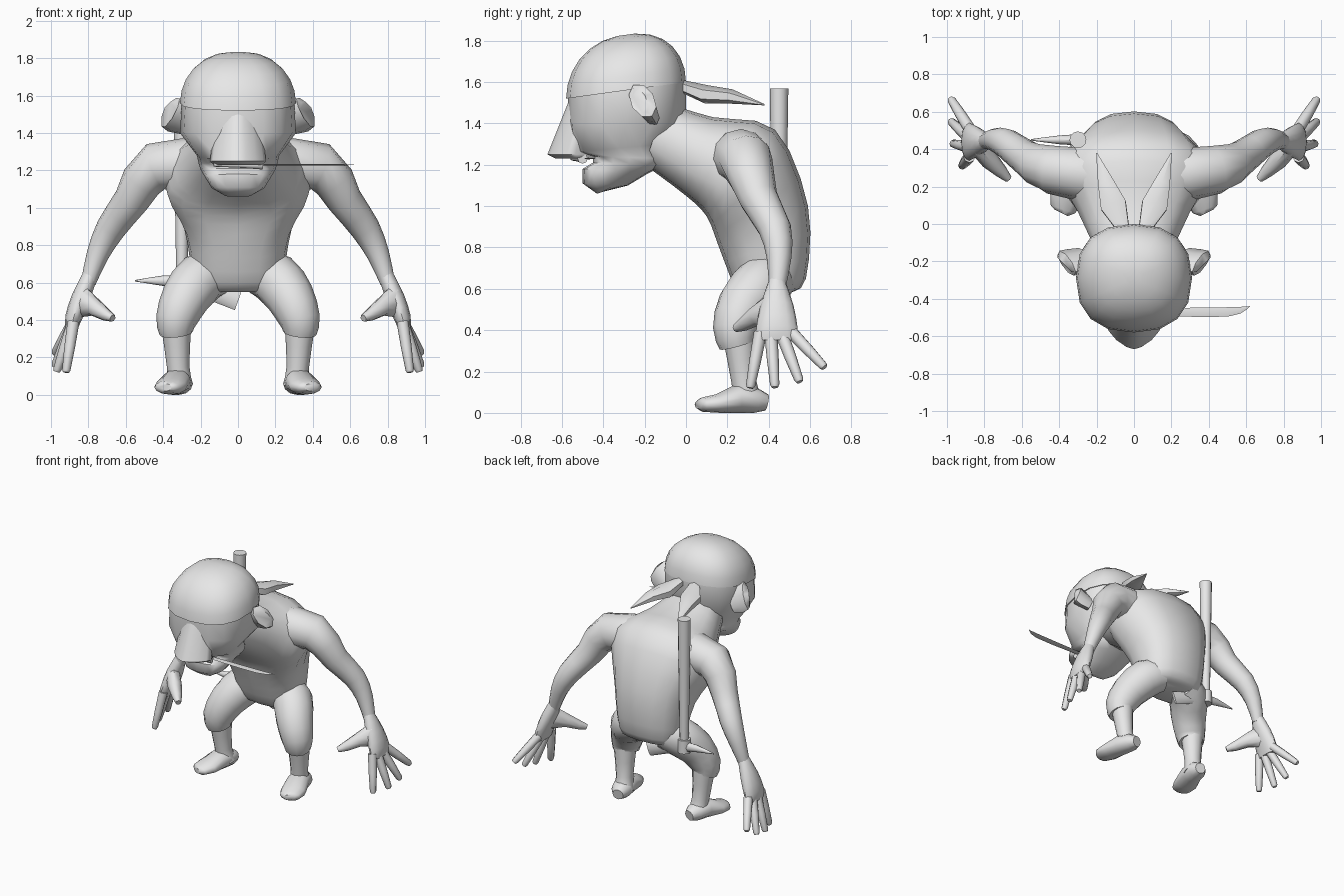
import bpy, bmesh, math
from mathutils import Vector

default_cube = bpy.data.objects.get("Cube")
if default_cube:
    bpy.data.objects.remove(default_cube)

SIDE, DEPTH, UP = Vector((1, 0, 0)), Vector((0, 1, 0)), Vector((0, 0, 1))
parts = []

# One grey for the whole figure
light_grey = bpy.data.materials.new("light_grey")
light_grey.use_nodes = True
light_grey.diffuse_color = (.8, .8, .8, 1)
shader = light_grey.node_tree.nodes["Principled BSDF"]
shader.inputs["Base Color"].default_value = light_grey.diffuse_color


def rounded(rows, steps):
    """Pass a smooth curve through the control rows."""
    rows = [Vector(row) for row in rows]
    result = []
    for i in range(len(rows) - 1):
        start, end = rows[i], rows[i + 1]
        leave = (end - rows[max(i - 1, 0)]) / 2
        arrive = (rows[min(i + 2, len(rows) - 1)] - start) / 2
        for step in range(steps):
            t = step / steps
            blend = t * t * (3 - 2 * t)
            bend = leave * t * (1 - t) ** 2 - arrive * t * t * (1 - t)
            result.append(start.lerp(end, blend) + bend)
    return result + [rows[-1]]


def superellipse(angle, power):
    """Point on a unit circle, squared off as power rises."""
    pair = math.cos(angle), math.sin(angle)
    return [math.copysign(abs(value) ** (2 / power), value) for value in pair]


def loft(name, rings, sides, power=2, mirror=False):
    """Skin rings given as centre and two half axes."""
    bm = bmesh.new()
    loops = []
    for centre, across, along in rings:
        loop = []
        for i in range(sides):
            p, q = superellipse(math.tau * i / sides, power)
            loop.append(bm.verts.new(centre + across * p + along * q))
        loops.append(loop)
    for lower, upper in zip(loops, loops[1:]):
        for i in range(sides):
            bm.faces.new((lower[i - 1], lower[i], upper[i], upper[i - 1]))
    bm.faces.new(loops[0])
    bm.faces.new(loops[-1])
    bmesh.ops.recalc_face_normals(bm, faces=bm.faces)
    mesh = bpy.data.meshes.new(name)
    bm.to_mesh(mesh)
    bm.free()
    mesh.materials.append(light_grey)
    part = bpy.data.objects.new(name, mesh)
    bpy.context.collection.objects.link(part)
    if mirror:
        part.modifiers.new("Mirror", 'MIRROR')
    parts.append(part)


def slab(name, rows, steps=1, power=2.4):
    """Symmetric form from rows of front y, front z, back y, back z, half width."""
    rings = []
    for front_y, front_z, back_y, back_z, width in rounded(rows, steps):
        front, back = Vector((0, front_y, front_z)), Vector((0, back_y, back_z))
        rings.append(((front + back) / 2, (back - front) / 2, SIDE * width))
    loft(name, rings, sides=16, power=power)


def limb(name, joints, steps=1, facing=DEPTH, sides=12, mirror=True):
    """Tube through joints of x, y, z, radius and an optional second radius."""
    rows = rounded([(*joint[:4], joint[-1]) for joint in joints], steps)
    centres = [Vector(row[:3]) for row in rows]
    rings = []
    for i, row in enumerate(rows):
        ahead, behind = centres[min(i + 1, len(rows) - 1)], centres[max(i - 1, 0)]
        direction = (ahead - behind).normalized()
        across = (facing - direction * facing.dot(direction)).normalized()
        rings.append((centres[i], across * row[3], direction.cross(across) * row[4]))
    loft(name, rings, sides, mirror=mirror)


# Hunched torso, neck to pelvis
slab("torso", [
    (-.2, 1.2, -.1, 1.5, .2),
    (0, 1.05, .13, 1.43, .3),
    (.1, .95, .43, 1.37, .4),
    (.16, .8, .59, 1, .29),
    (.24, .6, .58, .65, .24),
    (.3, .55, .5, .58, .2)], steps=3)

# Head with jaw and open mouth
slab("head", [
    (-.43, 1.06, -.4, 1.07, .07),
    (-.5, 1.11, -.28, 1.1, .14),
    (-.5, 1.18, -.18, 1.16, .18),
    (-.45, 1.21, -.1, 1.2, .2),
    (-.45, 1.24, -.1, 1.23, .21),
    (-.55, 1.26, -.1, 1.3, .22),
    (-.57, 1.4, 0, 1.4, .31),
    (-.57, 1.55, 0, 1.6, .3)])
slab("nose", [
    (-.57, 1.5, -.4, 1.5, .12),
    (-.67, 1.25, -.4, 1.25, .15),
    (-.63, 1.23, -.4, 1.23, .13)], power=1.5)

# Ears flare outward and lean forward at the top
limb("ear", [
    (.26, -.18, 1.46, .04, .09),
    (.32, -.2, 1.49, .05, .11),
    (.36, -.21, 1.51, .06, .1),
    (.37, -.22, 1.51, .04, .07)],
    facing=Vector((0, 1, .6)), sides=8)

# Bandana dome, tilted down at the brow
dome = []
for step in range(7):
    angle = math.radians(14 * step)
    spread, height = math.cos(angle) ** .85, 1.56 + .27 * math.sin(angle)
    reach, tilt = .29 * spread, .04 * spread
    dome.append((-.29 - reach, height - tilt, reach - .29, height + tilt, .31 * spread))
slab("bandana", dome)
limb("bandana_tail", [
    (.06, -.02, 1.58, .03, .04),
    (.11, .1, 1.54, .045, .08),
    (.15, .22, 1.53, .035, .05),
    (.2, .38, 1.49, .003)], facing=UP, sides=6)

# Arms and flat palms
limb("arm", [
    (.15, .25, 1.22, .15),
    (.44, .29, 1.22, .13),
    (.57, .35, 1.04, .095),
    (.68, .43, .89, .08),
    (.75, .45, .75, .06),
    (.8, .44, .6, .04)], steps=2)
limb("palm", [
    (.79, .44, .64, .04),
    (.84, .44, .52, .08, .05),
    (.88, .44, .41, .1, .045),
    (.89, .44, .35, .1, .03)], steps=2)


def finger(name, base, tip, radius):
    """Straight finger with a blunt tapered end."""
    base, tip = Vector(base), Vector(tip)
    shape = {0: 1, .5: .9, .95: .7, 1: .5}
    limb(name, [(*base.lerp(tip, t), radius * s) for t, s in shape.items()], sides=8)


# Four fanned fingers and a thumb
for i in range(4):
    finger(f"finger_{i + 1}", (.88, .36 + .05 * i, .39),
           (min(.92 + .05 * i, .98), .31 + .12 * i, .12 + .1 * (i / 3) ** 3), .032)
limb("thumb", [
    (.84, .42, .5, .09, .05),
    (.77, .34, .47, .05),
    (.71, .28, .43, .035),
    (.67, .24, .41, .02)], facing=UP, sides=8)

# Trousers rolled at the knee, shins and feet
limb("trouser_leg", [
    (.1, .42, .66, .12),
    (.2, .37, .62, .14),
    (.28, .28, .52, .13),
    (.33, .24, .4, .11),
    (.33, .25, .33, .09)], steps=2)
limb("shin", [
    (.33, .26, .36, .08),
    (.32, .28, .15, .06),
    (.31, .3, .05, .07)], steps=2)
limb("foot", [
    (.3, .39, .05, .04),
    (.31, .34, .06, .06, .07),
    (.33, .25, .07, .07, .08),
    (.36, .15, .045, .045, .09),
    (.38, .08, .04, .035, .07),
    (.39, .06, .04, .02, .04)], facing=UP)

# Pickaxe carried upside down on the back
limb("pickaxe_handle", [(-.3, .45, .6, .03), (-.3, .45, 1.57, .045)], mirror=False)
limb("pickaxe_collar", [(-.3, .45, .56, .045), (-.3, .45, .66, .045)], mirror=False)
limb("pickaxe_head", [
    (-.55, .45, .61, .004),
    (-.3, .45, .6, .04, .03),
    (0, .45, .5, .05, .01)], steps=3, facing=UP, sides=8, mirror=False)

# Knife held in the mouth
limb("knife_handle", [
    (-.13, -.55, 1.23, .01),
    (0, -.52, 1.23, .015),
    (.13, -.5, 1.23, .025)], facing=UP, sides=8, mirror=False)
limb("knife_blade", [
    (.1, -.47, 1.23, .004, .02),
    (.5, -.47, 1.23, .004, .025),
    (.62, -.44, 1.23, .001)], steps=3, facing=UP, sides=4, mirror=False)

# Smooth shading that keeps hard edges
bpy.ops.object.select_all(action='DESELECT')
for part in parts:
    part.select_set(True)
bpy.context.view_layer.objects.active = parts[0]
bpy.ops.object.shade_smooth_by_angle(angle=math.radians(55))
